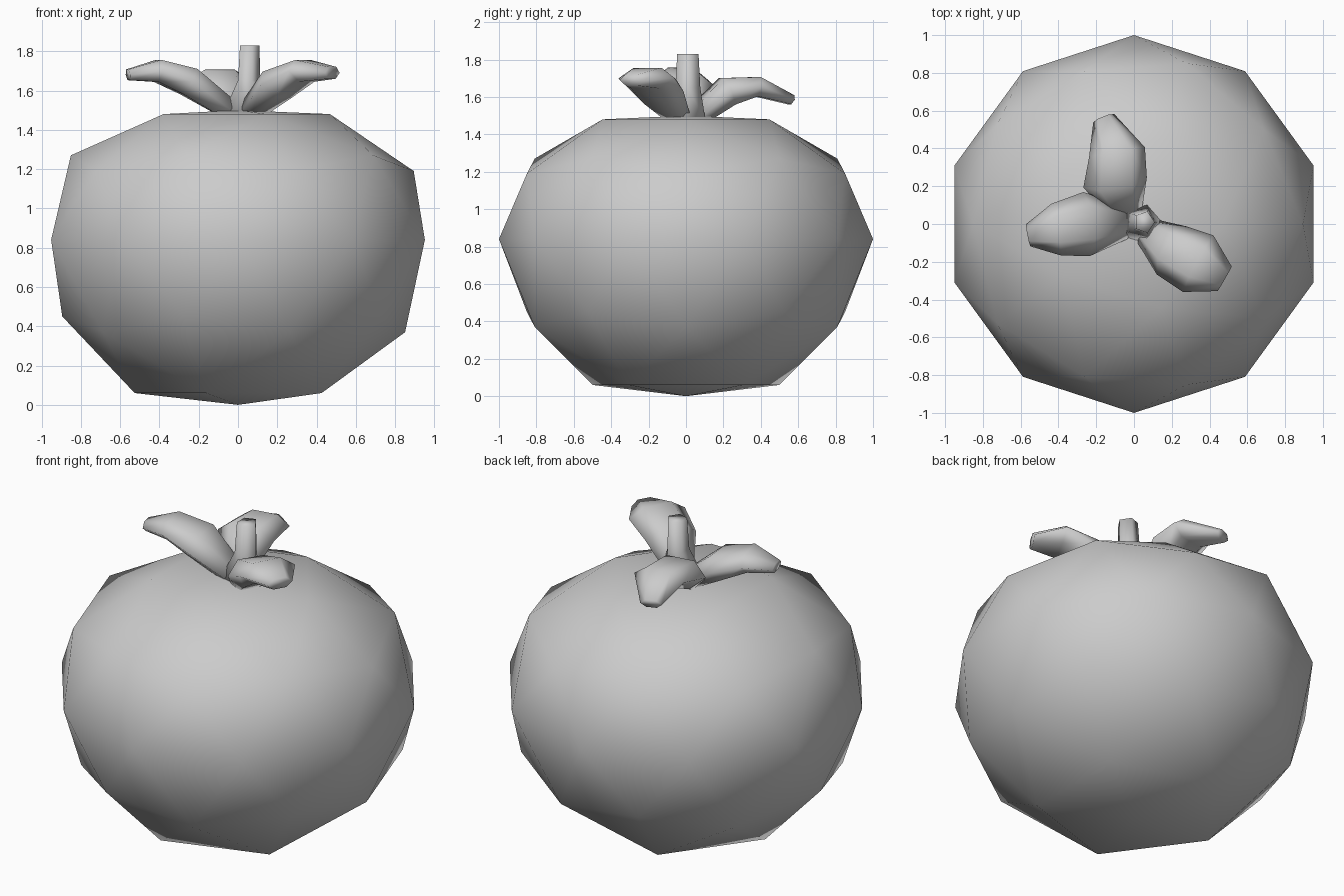
import bpy, bmesh
from math import cos, sin, pi
from mathutils import Vector

if "Cube" in bpy.data.objects:
    bpy.data.objects.remove(bpy.data.objects["Cube"])


def finish(name, bm):
    bmesh.ops.recalc_face_normals(bm, faces=bm.faces)
    for f in bm.faces:
        f.smooth = True
    me = bpy.data.meshes.new(name)
    bm.to_mesh(me)
    bm.free()
    ob = bpy.data.objects.new(name, me)
    bpy.context.collection.objects.link(ob)
    return ob


def loft(name, rings, sides, side_dir=None):
    """Tube through rings of (centre, half width, half thickness), capped."""
    bm = bmesh.new()
    pts = [Vector(r[0]) for r in rings]
    loops = []
    for i, (c, w, t) in enumerate(rings):
        tan = (pts[min(i + 1, len(pts) - 1)] - pts[max(i - 1, 0)]).normalized()
        side = Vector(side_dir) if side_dir else tan.cross(Vector((0, 0, 1))).normalized()
        up = side.cross(tan).normalized()
        loops.append([bm.verts.new(pts[i] + side * w * cos(2 * pi * k / sides)
                                   + up * t * sin(2 * pi * k / sides))
                      for k in range(sides)])
    for a, b in zip(loops, loops[1:]):
        for k in range(sides):
            n = (k + 1) % sides
            bm.faces.new((a[k], a[n], b[n], b[k]))
    bm.faces.new(loops[0])
    bm.faces.new(loops[-1])
    return finish(name, bm)


# Fruit body: low-poly icosphere with flattened top and bottom
bm = bmesh.new()
bmesh.ops.create_icosphere(bm, subdivisions=2, radius=1)
heights = {1.0: 1.5, 0.85: 1.48, 0.53: 1.27, 0.45: 1.19, 0.0: 0.84,
           -0.45: 0.45, -0.53: 0.37, -0.85: 0.06, -1.0: 0.0}
for v in bm.verts:
    key = min(heights, key=lambda h: abs(h - v.co.z))
    if key == 0.85:
        v.co.x *= 0.89
        v.co.y *= 0.89
    v.co.z = heights[key]
finish("fruit_body", bm)

# Stem
loft("stem", [((0.03, 0, 1.48), 0.13, 0.11),
              ((0.05, 0.01, 1.65), 0.062, 0.07),
              ((0.055, 0.01, 1.83), 0.055, 0.06)], 5, (1, 0, 0))

# Three arched leaves
leaves = {
    "left_leaf": [((-0.04, 0.01, 1.50), 0.09, 0.06),
                  ((-0.25, 0.0, 1.645), 0.17, 0.085),
                  ((-0.41, -0.03, 1.70), 0.14, 0.065),
                  ((-0.56, -0.06, 1.68), 0.06, 0.032)],
    "right_leaf": [((0.07, -0.04, 1.50), 0.08, 0.06),
                   ((0.20, -0.14, 1.63), 0.15, 0.09),
                   ((0.34, -0.21, 1.70), 0.17, 0.065),
                   ((0.48, -0.29, 1.69), 0.075, 0.035)],
    "back_leaf": [((-0.04, 0.06, 1.50), 0.09, 0.06),
                  ((-0.10, 0.22, 1.63), 0.17, 0.09),
                  ((-0.09, 0.38, 1.655), 0.15, 0.06),
                  ((-0.16, 0.56, 1.585), 0.06, 0.03)],
}
for name, rings in leaves.items():
    loft(name, rings, 6)
